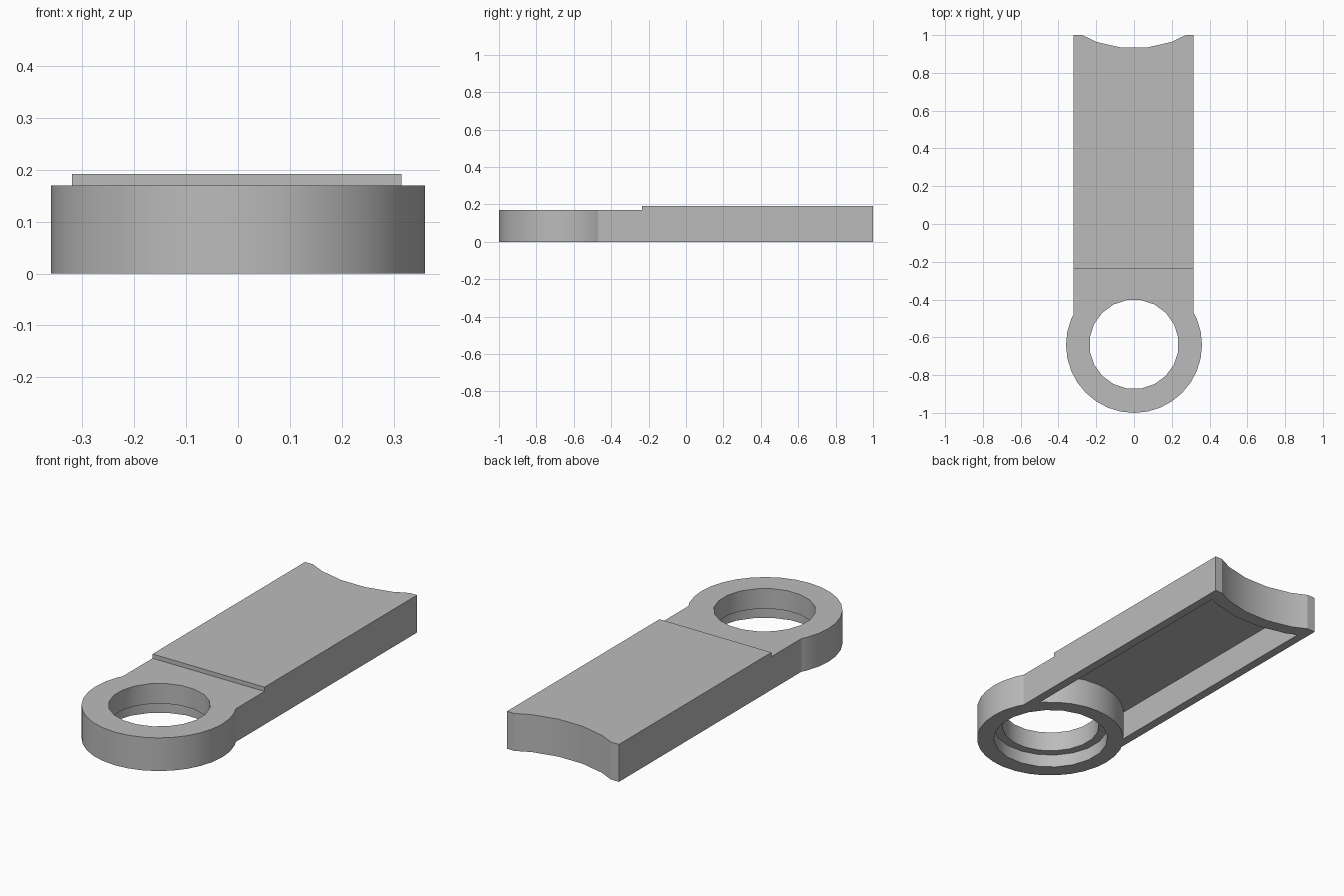
import bpy
import bmesh
import math
from mathutils import Vector

cube = bpy.data.objects.get("Cube")
if cube:
    bpy.data.objects.remove(cube, do_unlink=True)

LEFT, RIGHT = 0.315, -0.32      # side faces of the arm
RING_Y, RING_R = -0.64, 0.36    # eyelet centre and outer radius
ARC_Y, ARC_R = 1.53, 0.6        # circle that scoops out the back end
WALL = 0.045
ROOF_Z, LOW_Z, HIGH_Z = 0.15, 0.17, 0.192


def prism(name, points, offset):
    """Extrude a closed polygon along an offset vector."""
    bm = bmesh.new()
    face = bm.faces.new([bm.verts.new(p) for p in points])
    extruded = bmesh.ops.extrude_face_region(bm, geom=[face])
    verts = [v for v in extruded["geom"] if isinstance(v, bmesh.types.BMVert)]
    bmesh.ops.translate(bm, verts=verts, vec=Vector(offset))
    bmesh.ops.recalc_face_normals(bm, faces=bm.faces)
    mesh = bpy.data.meshes.new(name)
    bm.to_mesh(mesh)
    bm.free()
    obj = bpy.data.objects.new(name, mesh)
    bpy.context.collection.objects.link(obj)
    return obj


def cylinder(name, y, radius, z0, z1, sides, phase=0.0):
    step = 2 * math.pi / sides
    ring = [(radius * math.cos((i + phase) * step - math.pi / 2),
             y + radius * math.sin((i + phase) * step - math.pi / 2), z0)
            for i in range(sides)]
    return prism(name, ring, (0, 0, z1 - z0))


def combine(target, tool, operation):
    """Apply a boolean and discard the tool."""
    tool.hide_render = True
    mod = target.modifiers.new("combine", "BOOLEAN")
    mod.operation, mod.solver, mod.object = operation, "EXACT", tool
    bpy.context.view_layer.update()
    graph = bpy.context.evaluated_depsgraph_get()
    mesh = bpy.data.meshes.new_from_object(target.evaluated_get(graph))
    target.modifiers.clear()
    target.data = mesh
    bpy.data.objects.remove(tool, do_unlink=True)


# Arm: stepped side profile with a scooped back end
profile = [(-0.55, 0), (1, 0), (1, HIGH_Z), (-0.235, HIGH_Z),
           (-0.235, LOW_Z), (-0.55, LOW_Z)]
arm = prism("slotted_arm", [(RIGHT, y, z) for y, z in profile],
            (LEFT - RIGHT, 0, 0))
combine(arm, cylinder("scoop", ARC_Y, ARC_R, -0.1, 0.4, 28, 0.5), "DIFFERENCE")

# Hollow underside, its back wall following the scoop
x0, x1 = RIGHT + WALL, LEFT - WALL
pocket = prism("pocket", [(x0, -0.7, -0.1), (x1, -0.7, -0.1),
                          (x1, 1.1, -0.1), (x0, 1.1, -0.1)],
               (0, 0, ROOF_Z + 0.1))
combine(pocket, cylinder("back_wall", ARC_Y, ARC_R + 0.07, -0.2, 0.4, 28, 0.5),
        "DIFFERENCE")
combine(arm, pocket, "DIFFERENCE")

# Eyelet ring with a through hole and a wider recess below
combine(arm, cylinder("ring", RING_Y, RING_R, 0, LOW_Z, 32), "UNION")
combine(arm, cylinder("hole", RING_Y + 0.003, 0.237, -0.1, 0.4, 20, 0.5),
        "DIFFERENCE")
combine(arm, cylinder("recess", RING_Y + 0.003, 0.28, -0.1, 0.067, 20, 0.5),
        "DIFFERENCE")

# Smooth curved walls, keep hard edges
arm.data.shade_smooth()
arm.data.set_sharp_from_angle(angle=math.radians(25))

# Single grey material
grey = bpy.data.materials.new("plain_grey")
grey.use_nodes = True
colour = (0.5, 0.5, 0.5, 1)
grey.diffuse_color = colour
grey.node_tree.nodes["Principled BSDF"].inputs["Base Color"].default_value = colour
arm.data.materials.clear()
arm.data.materials.append(grey)
